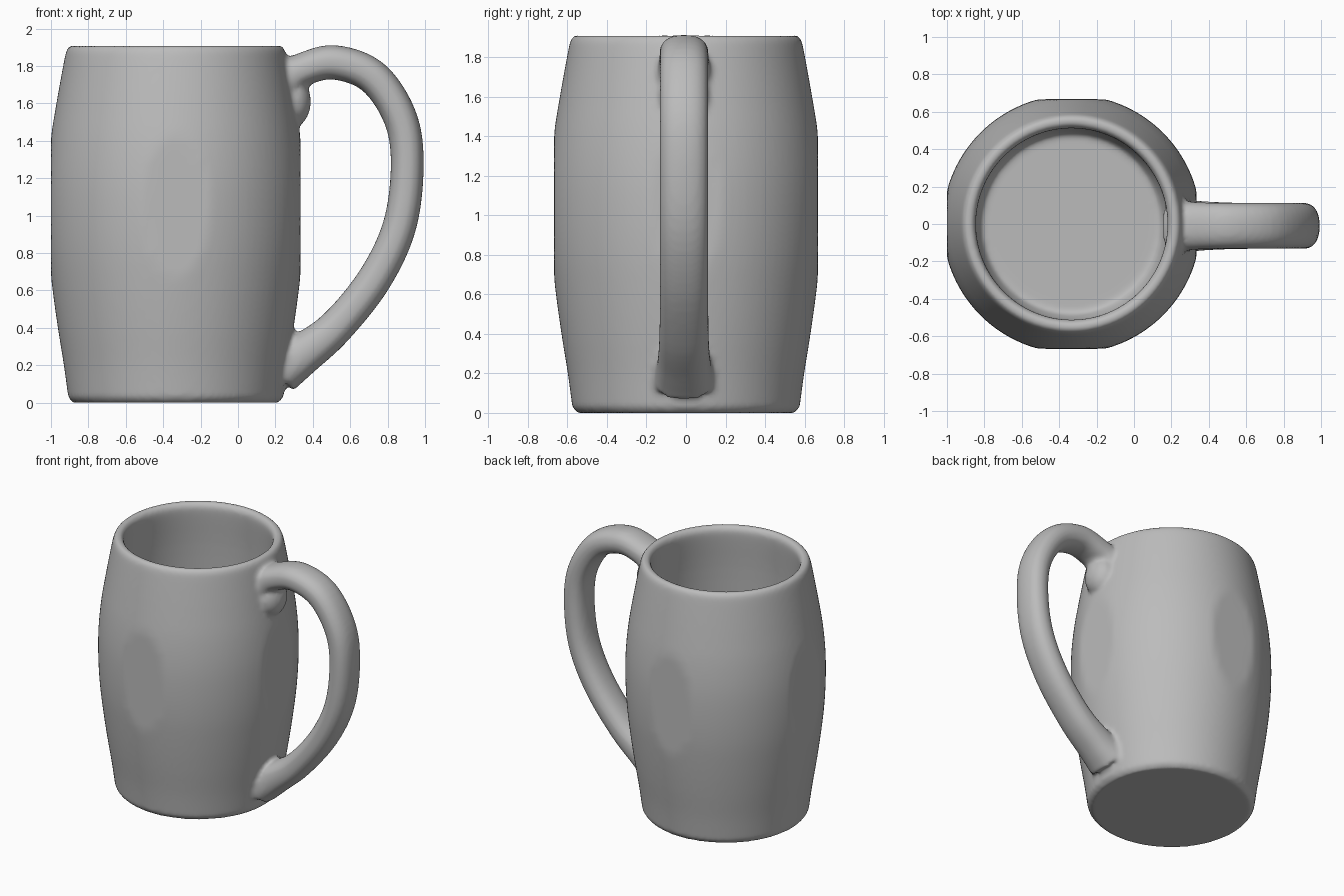
import bpy, bmesh, math
from mathutils import Vector

if "Cube" in bpy.data.objects:
    bpy.data.objects.remove(bpy.data.objects["Cube"])

CX = -0.333      # axis of the cup body
FLAT = 0.667     # four sides of the belly are flattened at this distance


def catmull(pts, steps):
    """Smooth path through tuples of any size."""
    pts = [Vector(p) for p in pts]
    ext = [2 * pts[0] - pts[1]] + pts + [2 * pts[-1] - pts[-2]]
    out = []
    for i in range(1, len(ext) - 2):
        a, b, c, d = ext[i - 1:i + 3]
        for k in range(steps):
            t = k / steps
            out.append(0.5 * (2 * b + (c - a) * t + (2 * a - 5 * b + 4 * c - d) * t * t
                              + (3 * b - a - 3 * c + d) * t ** 3))
    return out + [pts[-1]]


def skin(bm, rings):
    """Bridge closed rings of points and cap both ends."""
    loops = [[bm.verts.new(p) for p in ring] for ring in rings]
    n = len(loops[0])
    for a, b in zip(loops, loops[1:]):
        for i in range(n):
            bm.faces.new((a[i], a[(i + 1) % n], b[(i + 1) % n], b[i]))
    bm.faces.new(loops[0][::-1])
    bm.faces.new(loops[-1])


bm = bmesh.new()

# Cup: outer barrel, rounded rim, then the cavity down to its floor
outer = [(0.575, 0.03), (0.598, 0.2), (0.63, 0.4), (0.658, 0.6), (0.68, 0.8), (0.69, 1.0),
         (0.688, 1.2), (0.67, 1.4), (0.638, 1.6), (0.602, 1.8), (0.588, 1.87)]
inner = [(0.512, 1.87), (0.515, 1.8), (0.54, 1.5), (0.56, 1.0), (0.54, 0.5), (0.51, 0.2)]
profile = ([(0.55, 0.0)] + catmull(outer, 4) + [(0.578, 1.897), (0.56, 1.91), (0.54, 1.91), (0.52, 1.895)]
           + catmull(inner, 4) + [(0.48, 0.12)])
SEG = 96
rings = []
for r, z in profile:
    ring = []
    for i in range(SEG):
        a = 2 * math.pi * i / SEG
        c, s = math.cos(a), math.sin(a)
        rr = min(r, FLAT / max(abs(c), abs(s)))
        ring.append((CX + rr * c, rr * s, z))
    rings.append(ring)
skin(bm, rings)

# Handle: x, z, half thickness, half width along the loop
path = [(0.24, 1.72, 0.115, 0.14), (0.33, 1.775, 0.09, 0.127), (0.51, 1.82, 0.092, 0.123),
        (0.72, 1.743, 0.092, 0.123), (0.865, 1.53, 0.09, 0.123), (0.905, 1.28, 0.088, 0.123),
        (0.865, 0.95, 0.09, 0.123), (0.73, 0.66, 0.092, 0.123), (0.52, 0.4, 0.096, 0.125),
        (0.33, 0.25, 0.115, 0.135), (0.22, 0.18, 0.14, 0.155)]
line = catmull(path, 6)
rings = []
for i, p in enumerate(line):
    q, o = line[min(i + 1, len(line) - 1)], line[max(i - 1, 0)]
    t = Vector((q[0] - o[0], 0, q[1] - o[1])).normalized()
    nrm = Vector((-t.z, 0, t.x))
    ring = []
    for k in range(32):
        a = 2 * math.pi * k / 32
        c, s = math.cos(a), math.sin(a)
        u = math.copysign(abs(c) ** 0.85, c) * p[2]
        v = math.copysign(abs(s) ** 0.85, s) * p[3]
        ring.append(Vector((p[0], -0.01, p[1])) + nrm * u + Vector((0, v, 0)))
    rings.append(ring)
skin(bm, rings)

# Thumb lump under the upper joint
geo = bmesh.ops.create_uvsphere(bm, u_segments=24, v_segments=16, radius=1)
for v in geo["verts"]:
    v.co = Vector((0.29 + v.co.x * 0.1, -0.01 + v.co.y * 0.125, 1.61 + v.co.z * 0.14))

bmesh.ops.recalc_face_normals(bm, faces=bm.faces)
mesh = bpy.data.meshes.new("mug")
bm.to_mesh(mesh)
bm.free()
mug = bpy.data.objects.new("mug", mesh)
bpy.context.collection.objects.link(mug)

clay = bpy.data.materials.new("grey clay")
clay.diffuse_color = (0.5, 0.5, 0.5, 1)
clay.use_nodes = True
clay.node_tree.nodes["Principled BSDF"].inputs["Base Color"].default_value = clay.diffuse_color
mesh.materials.append(clay)

# Fuse the parts into one soft clay skin
remesh = mug.modifiers.new("fuse", 'REMESH')
remesh.mode = 'VOXEL'
remesh.voxel_size = 0.016
remesh.use_smooth_shade = True
soft = mug.modifiers.new("soften", 'SMOOTH')
soft.factor = 0.5
soft.iterations = 5
